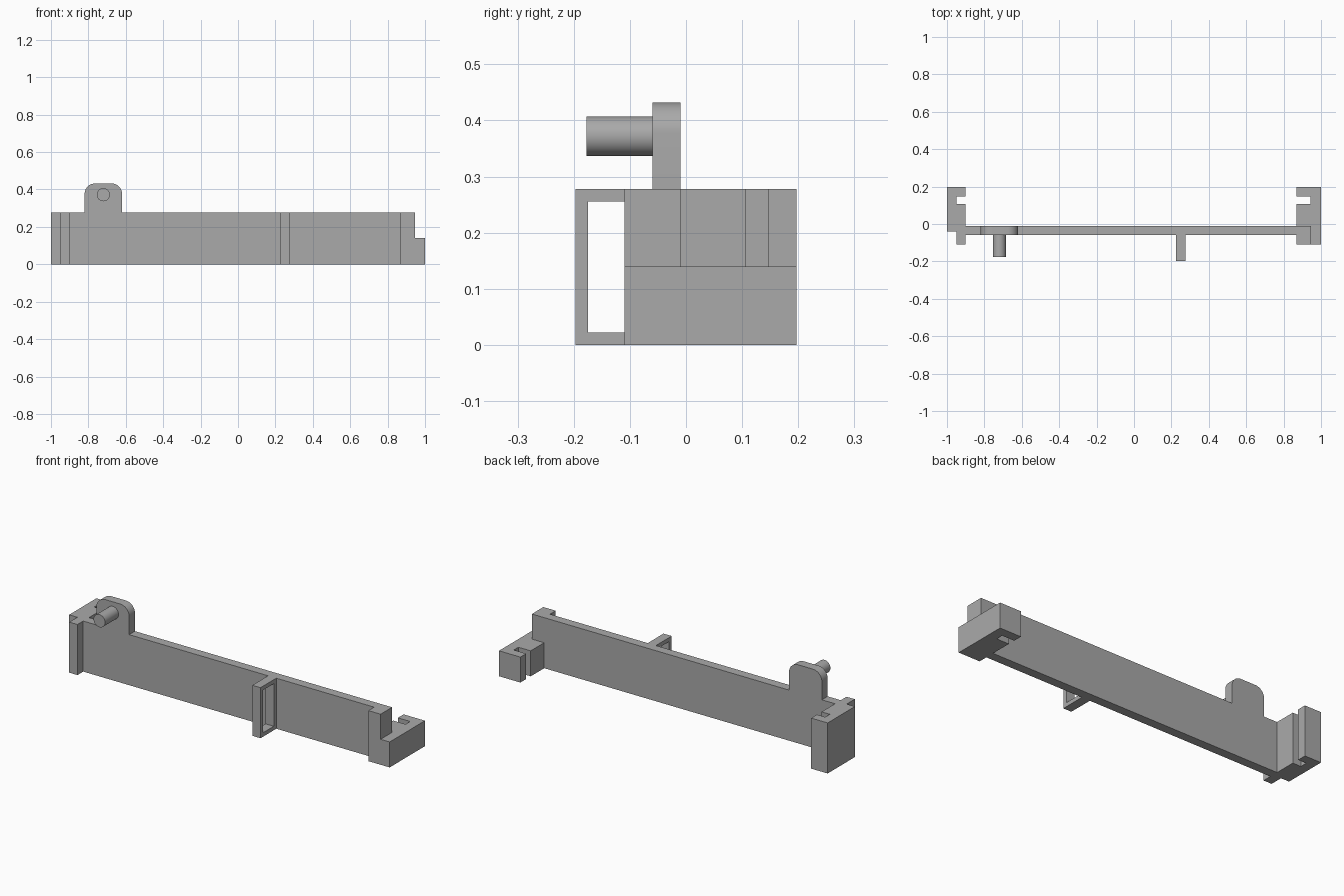
import bpy
import bmesh
from math import sin, cos, pi
from mathutils import Vector

if "Cube" in bpy.data.objects:
    bpy.data.objects.remove(bpy.data.objects["Cube"])

grey = bpy.data.materials.new("plain grey")
grey.use_nodes = True
colour = (0.4, 0.4, 0.4, 1)
grey.diffuse_color = colour
grey.node_tree.nodes["Principled BSDF"].inputs["Base Color"].default_value = colour

FRONT, BACK = -0.06, -0.01      # faces of the main panel
HEIGHT, STEP = 0.278, 0.14      # full height, height of the low bracket
END = 0.197                     # furthest reach in y


def extrude(name, points, offset, smooth=False):
    """Solid made by pushing a flat outline along an offset."""
    bm = bmesh.new()
    face = bm.faces.new([bm.verts.new(p) for p in points])
    out = bmesh.ops.extrude_face_region(bm, geom=[face])
    moved = [v for v in out["geom"] if isinstance(v, bmesh.types.BMVert)]
    bmesh.ops.translate(bm, verts=moved, vec=Vector(offset))
    bmesh.ops.recalc_face_normals(bm, faces=bm.faces)
    mesh = bpy.data.meshes.new(name)
    bm.to_mesh(mesh)
    bm.free()
    mesh.materials.append(grey)
    obj = bpy.data.objects.new(name, mesh)
    bpy.context.collection.objects.link(obj)
    if smooth:
        bpy.ops.object.select_all(action="DESELECT")
        obj.select_set(True)
        bpy.context.view_layer.objects.active = obj
        bpy.ops.object.shade_smooth_by_angle(angle=pi / 6)
    return obj


def plan(name, outline, bottom, top):
    """Upright solid from an outline seen from above."""
    return extrude(name, [(x, y, bottom) for x, y in outline], (0, 0, top - bottom))


def elevation(name, outline, y0, y1):
    """Solid from an outline seen from the front."""
    return extrude(name, [(x, y0, z) for x, z in outline], (0, y1 - y0, 0), True)


def arc(cx, cz, r, start, end, steps):
    angles = [start + (end - start) * i / steps for i in range(steps + 1)]
    return [(cx + r * cos(a), cz + r * sin(a)) for a in angles]


# Long panel with the rounded tab rising from it
left, right, top, r = -0.82, -0.62, 0.432, 0.055
panel = [(-0.9, 0), (0.87, 0), (0.87, HEIGHT), (right, HEIGHT)]
panel += arc(right - r, top - r, r, 0, pi / 2, 10)
panel += arc(left + r, top - r, r, pi / 2, pi, 10)
panel += [(left, HEIGHT), (-0.9, HEIGHT)]
elevation("panel_with_tab", panel, FRONT, BACK)

# Round pin on the front of the tab
elevation("pin", arc(-0.72, 0.372, 0.035, 0, 2 * pi, 40)[:-1], -0.177, FRONT)

# Full-height slotted bracket at the right end
plan("tall_bracket", [
    (-1, END), (-1, -0.04), (-0.95, -0.04), (-0.95, -0.11), (-0.9, -0.11),
    (-0.9, 0.107), (-0.95, 0.107), (-0.95, 0.147), (-0.9, 0.147), (-0.9, END),
], 0, HEIGHT)

# Low slotted bracket at the left end, with a post on it
plan("low_bracket", [
    (1, END), (0.87, END), (0.87, 0.147), (0.945, 0.147), (0.945, 0.107),
    (0.87, 0.107), (0.87, -0.11), (1, -0.11),
], 0, STEP)
plan("bracket_post", [(0.87, -0.11), (0.945, -0.11), (0.945, BACK), (0.87, BACK)],
     STEP, HEIGHT)

# Open rectangular loop on the front of the panel
x0, x1, wall = 0.225, 0.275, 0.022


def loop_bar(name, y0, y1, z0, z1):
    extrude(name, [(x0, y0, z0), (x0, y1, z0), (x0, y1, z1), (x0, y0, z1)],
            (x1 - x0, 0, 0))


loop_bar("loop_front_bar", -END, -END + wall, 0, HEIGHT)
loop_bar("loop_back_bar", FRONT - wall, FRONT, 0, HEIGHT)
loop_bar("loop_bottom_bar", -END + wall, FRONT - wall, 0, wall)
loop_bar("loop_top_bar", -END + wall, FRONT - wall, HEIGHT - wall, HEIGHT)
